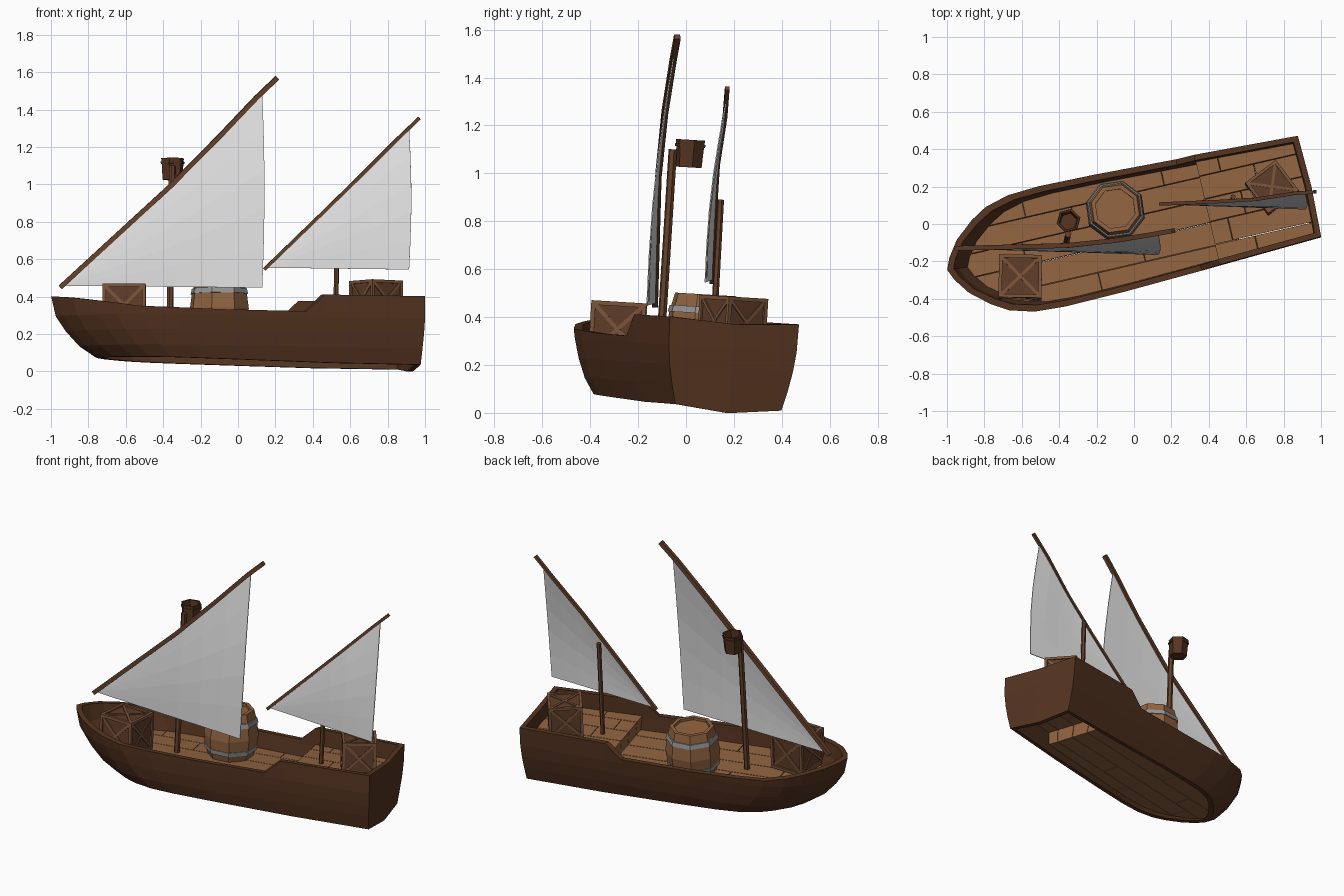
import bpy, bmesh, math
from mathutils import Matrix, Vector

if "Cube" in bpy.data.objects:
    bpy.data.objects.remove(bpy.data.objects["Cube"])

def mat(name, r, g, b):
    m = bpy.data.materials.new(name)
    m.diffuse_color = (r, g, b, 1)
    m.use_nodes = True
    m.node_tree.nodes["Principled BSDF"].inputs["Base Color"].default_value = m.diffuse_color
    return m

HULL = mat("dark_hull_wood", .09, .034, .0145)
SPAR = mat("spar_wood", .13, .053, .024)
PLANK = mat("deck_wood", .28, .125, .052)
PANEL = mat("crate_panel_wood", .115, .047, .022)
FRAME = mat("crate_frame_wood", .2, .09, .042)
IRON = mat("grey_iron", .3, .3, .3)
SAIL = mat("sail_cloth", .76, .76, .76)

ROLL = Matrix.Rotation(math.radians(-3.5), 4, 'X')

def place(loc, yaw):
    return Matrix.Translation(loc) @ ROLL @ Matrix.Rotation(math.radians(yaw), 4, 'Z')

SHIP = place((0, -.037, .022), 13)

def finish(name, bm, mats, matrix=Matrix()):
    bmesh.ops.recalc_face_normals(bm, faces=bm.faces)
    me = bpy.data.meshes.new(name)
    bm.to_mesh(me)
    bm.free()
    for m in mats:
        me.materials.append(m)
    ob = bpy.data.objects.new(name, me)
    ob.matrix_world = matrix
    bpy.context.collection.objects.link(ob)
    return ob

def skin(bm, rings, cyclic=False, caps=False, mats=None):
    """Join rings of points with quads; mats gives a material index per band."""
    rv = [[bm.verts.new(p) for p in r] for r in rings]
    for i in range(len(rv) - (0 if cyclic else 1)):
        a, b = rv[i], rv[(i + 1) % len(rv)]
        for j in range(len(a)):
            k = (j + 1) % len(a)
            f = bm.faces.new((a[j], a[k], b[k], b[j]))
            f.material_index = mats[i] if mats else 0
    if caps:
        bm.faces.new(rv[0])
        bm.faces.new(rv[-1])

def circle(r, z, n, turn=0):
    return [(r * math.cos(math.tau * (i + turn) / n), r * math.sin(math.tau * (i + turn) / n), z)
            for i in range(n)]

def lerp_table(t, x):
    for (x0, y0), (x1, y1) in zip(t, t[1:]):
        if x <= x1:
            return y0 + (y1 - y0) * max(0, (x - x0) / (x1 - x0))
    return t[-1][1]

# ---- hull: open-bottomed shell lofted from one plan outline ----
HALF = [(-1.0, .06), (-.94, .145), (-.84, .23), (-.75, .284), (-.62, .32), (-.45, .33),
        (-.15, .324), (.3, .306), (.4, .302), (.955, .277)]
OUTLINE = [(-1.025, 0)] + HALF + [(.965, 0)] + [(u, -v) for u, v in reversed(HALF)]
RIM = [(-1.025, .365), (-.84, .335), (-.62, .303), (-.15, .29), (.3, .287), (.4, .378),
       (.955, .378), (.965, .362)]
KEEL = [(-1.025, .042), (.9, .007), (.955, .014), (.965, -.010)]

def outline(width, bow, stern):
    k = (stern - bow) / 1.98
    return [(stern - (.955 - u) * k, v * width) for u, v in OUTLINE]

LEVELS = [(KEEL, .82, -.78, .95), (.10, .9, -.87, .955), (.18, .955, -.945, .96),
          (.26, .99, -1.0, .963), (RIM, 1, -1.025, .963)]

def ring(level, inner):
    z, w, bow, stern = level
    pts = outline(w * .9, bow + .035, stern - .03) if inner else outline(w, bow, stern)
    return [(u, v, lerp_table(z, u0) if isinstance(z, list) else z)
            for (u, v), (u0, _) in zip(pts, OUTLINE)]

bm = bmesh.new()
skin(bm, [ring(l, False) for l in LEVELS] + [ring(l, True) for l in reversed(LEVELS)], cyclic=True)
finish("hull", bm, [HULL], SHIP)

# ---- decks: planks trimmed to the hull outline ----
def deck(name, shape, z0, z1, shrink, rows, u_min, u_max):
    bm = bmesh.new()
    seams = [-.4, -.185, -.06, .065, .19, .4]
    for (v0, v1), joints in zip(zip(seams, seams[1:]), rows):
        ends = [u_min] + joints + [u_max]
        for a, b in zip(ends, ends[1:]):
            pb = bmesh.new()
            pb.faces.new([pb.verts.new((u, v, z1)) for u, v in shape])
            g = .0018
            for co, no in (((a + g, 0, 0), (-1, 0, 0)), ((b - g, 0, 0), (1, 0, 0)),
                           ((0, v0 + g, 0), (0, -1, 0)), ((0, v1 - g, 0), (0, 1, 0))):
                bmesh.ops.bisect_plane(pb, geom=pb.verts[:] + pb.edges[:] + pb.faces[:],
                                       plane_co=co, plane_no=no, clear_outer=True)
            for f in pb.faces:
                top = [v.co.copy() for v in f.verts]
                low = [(.93 - (.93 - p.x) * (1 - (1 - shrink) * .6), p.y * shrink, z0) for p in top]
                skin(bm, [low, top], caps=True)
            pb.free()
    finish(name, bm, [PLANK], SHIP)

deck("main_deck", outline(.87, -.915, .925), .085, .185, .93,
     [[-.24], [-.72, .02], [-.6], [-.3], [-.55, .21]], -1, .52)
deck("aft_deck", outline(.9, -.97, .93), .18, .275, .97,
     [[.62], [.5], [.6], [.7], [.52]], .4, .95)

# ---- barrel with two iron hoops and a sunken lid ----
bm = bmesh.new()
prof = [(.134, 0, 0), (.148, .045, 1), (.155, .045, 1), (.16, .073, 1), (.155, .073, 0),
        (.163, .14, 0), (.152, .22, 1), (.159, .22, 1), (.152, .248, 1), (.145, .248, 0),
        (.132, .3, 0), (.109, .3, 0), (.109, .283, 0)]
skin(bm, [circle(r, z, 8, .5) for r, z, _ in prof], caps=True, mats=[m for *_, m in prof])
finish("barrel", bm, [PLANK, IRON], place((-.1, .064, .195), 8))

# ---- crates: panel box, edge frame and crossed braces ----
def box(bm, size, m, index):
    res = bmesh.ops.create_cube(bm, size=1, matrix=m @ Matrix.Diagonal((*size, 1)))
    for f in {f for v in res["verts"] for f in v.link_faces}:
        f.material_index = index

def crate(name, s, loc, yaw):
    bm = bmesh.new()
    up = Matrix.Translation((0, 0, s / 2))
    box(bm, (s * .92,) * 3, up, 0)
    w = s * .08
    e = (s - w) / 2
    for axis in range(3):
        for a in (-e, e):
            for b in (-e, e):
                c, d = [a, b], [w, w]
                c.insert(axis, 0)
                d.insert(axis, s if axis == 2 else s * .998)
                box(bm, d, up @ Matrix.Translation(c), 1)
    faces = [Matrix()] + [Matrix.Rotation(math.pi / 2 * i, 4, 'Z') @ Matrix.Rotation(math.pi / 2, 4, 'X')
                          for i in range(4)]
    for f in faces:
        for i, ang in enumerate((45, -45)):
            m = up @ f @ Matrix.Translation((0, 0, s * .465)) @ Matrix.Rotation(math.radians(ang), 4, 'Z')
            box(bm, (s * 1.2, s * .07, s * (.035 + .006 * i)), m, 1)
    finish(name, bm, [PANEL, FRAME], place(loc, yaw))

crate("bow_crate", .23, (-.608, -.292, .234), -1)
crate("stern_crate", .205, (.738, .188, .28), 37)

# ---- masts and yards ----
def spar(name, pts, r, n, m):
    pts = [Vector(p) for p in pts]
    rings = []
    for i, p in enumerate(pts):
        d = pts[min(i + 1, len(pts) - 1)] - pts[max(i - 1, 0)]
        q = d.to_track_quat('Z', 'Y')
        rings.append([p + q @ Vector(c) for c in circle(r, 0, n, .5)])
    bm = bmesh.new()
    skin(bm, rings, caps=True)
    finish(name, bm, [m])

MAIN = [(-.95, -.13, .45), (-.36, -.115, .992), (-.1, -.088, 1.255), (.1, -.055, 1.465), (.21, -.036, 1.57)]
AFT = [(.14, .107, .545), (.45, .12, .845), (.65, .132, 1.04), (.85, .163, 1.24), (.97, .172, 1.355)]
spar("main_mast", [(-.365, -.113, .18), (-.352, -.055, 1.1)], .018, 6, SPAR)
spar("aft_mast", [(.523, .11, .25), (.53, .145, .89)], .014, 6, SPAR)
spar("main_yard", MAIN, .018, 4, SPAR)
spar("aft_yard", AFT, .013, 4, SPAR)

# ---- lookout bucket beside the main mast head ----
bm = bmesh.new()
prof = [(.055, 0, 0), (.06, .085, 0), (.065, .085, 0), (.066, .097, 0), (.061, .097, 0),
        (.063, .115, 0), (.052, .115, 0), (.045, .02, 0)]
skin(bm, [circle(r, z, 6) for r, z, _ in prof], caps=True)
finish("lookout_bucket", bm, [HULL], place((-.35, .012, 1.025), 15))

# ---- lateen sails hung below the yards ----
def sail(name, yard, x0, x1, foot, y0, y1, belly, n=7, m=5):
    ys, zs = [(p[0], p[1]) for p in yard], [(p[0], p[2]) for p in yard]
    bm = bmesh.new()
    grid = []
    for i in range(n + 1):
        s = i / n
        x = x0 + (x1 - x0) * s
        top = Vector((x, lerp_table(ys, x), lerp_table(zs, x)))
        low = Vector((x, y0 + (y1 - y0) * s, min(foot - .01 * s, top.z - .005)))
        col = []
        for j in range(m + 1):
            t = j / m
            bulge = math.sin(math.pi * t)
            col.append(bm.verts.new(top.lerp(low, t) + Vector((.012 * s * bulge, -belly * s * bulge, 0))))
        grid.append(col)
    for a, b in zip(grid, grid[1:]):
        for j in range(m):
            bm.faces.new((a[j], a[j + 1], b[j + 1], b[j]))
    ob = finish(name, bm, [SAIL])
    mod = ob.modifiers.new("thickness", 'SOLIDIFY')
    mod.thickness = .005
    mod.offset = 0

sail("main_sail", MAIN, -.93, .13, .458, -.13, -.163, .022)
sail("aft_sail", AFT, .155, .915, .555, .107, .08, .018)
